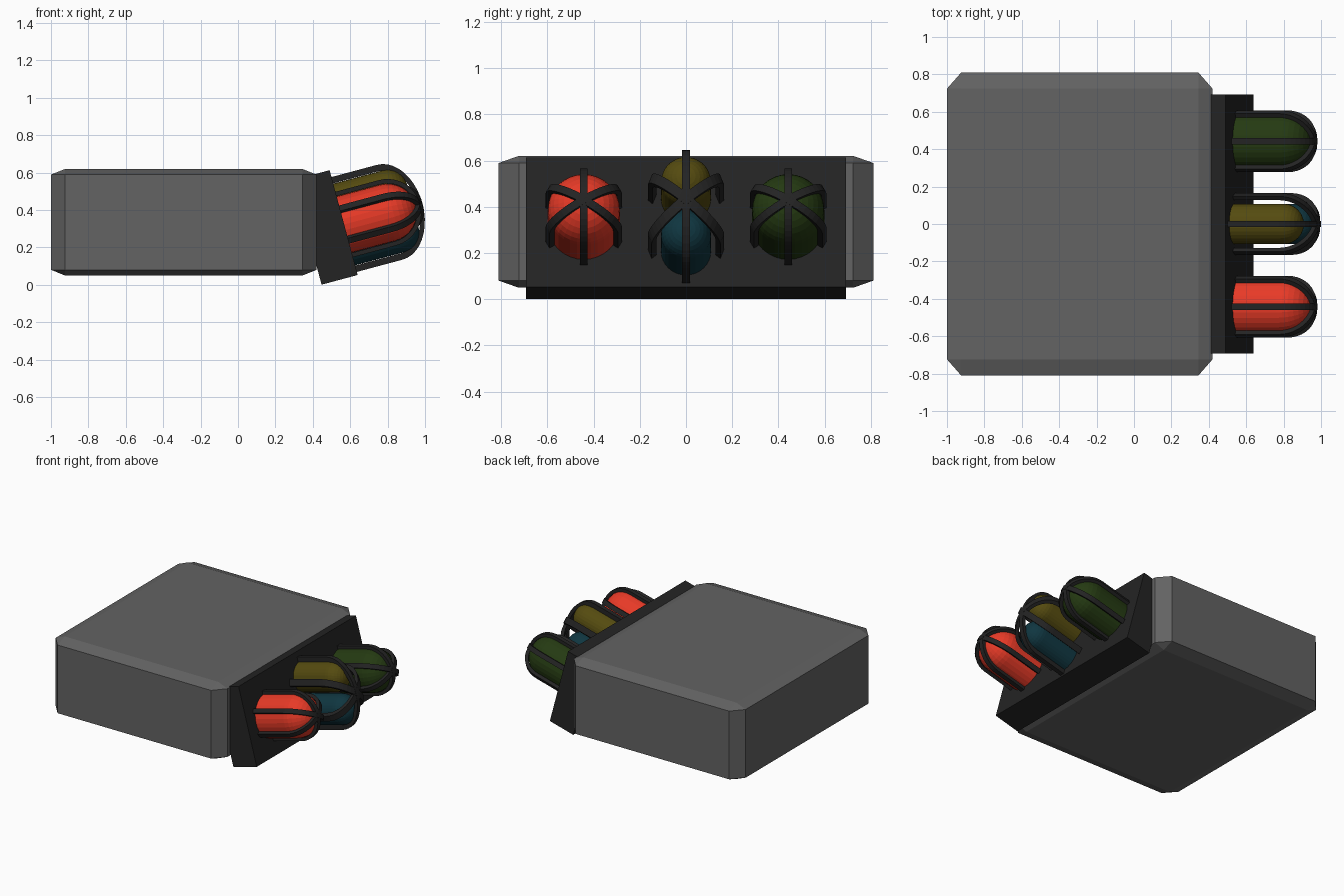
import bpy, bmesh, math
from mathutils import Vector, Matrix

if "Cube" in bpy.data.objects:
    bpy.data.objects.remove(bpy.data.objects["Cube"])

TILT = Matrix.Rotation(math.radians(-15), 4, 'Y')   # local +x points out of the sloped panel


def material(name, rgb):
    m = bpy.data.materials.new(name)
    m.diffuse_color = (*rgb, 1)
    m.use_nodes = True
    m.node_tree.nodes["Principled BSDF"].inputs["Base Color"].default_value = m.diffuse_color
    return m


GREY = material("housing grey", (0.125, 0.125, 0.125))
BLACK = material("dark metal", (0.017, 0.017, 0.017))
RED = material("red glass", (0.80, 0.042, 0.02))
GREEN = material("green glass", (0.018, 0.042, 0.006))
YELLOW = material("yellow glass", (0.09, 0.07, 0.005))
TEAL = material("teal glass", (0.005, 0.037, 0.052))


def add_object(name, bm, mat, matrix=Matrix()):
    bmesh.ops.recalc_face_normals(bm, faces=bm.faces)
    me = bpy.data.meshes.new(name)
    bm.to_mesh(me)
    bm.free()
    me.materials.append(mat)
    ob = bpy.data.objects.new(name, me)
    ob.matrix_world = matrix
    bpy.context.collection.objects.link(ob)
    return ob


def box(name, size, mat, matrix, bevel=0):
    """Box whose chamfer stretches along with its size."""
    bm = bmesh.new()
    bmesh.ops.create_cube(bm, size=2)
    if bevel:
        bmesh.ops.bevel(bm, geom=bm.edges[:], offset=bevel, segments=1,
                        affect='EDGES', profile=0.5)
    bmesh.ops.scale(bm, vec=Vector(size) / 2, verts=bm.verts)
    return add_object(name, bm, mat, matrix)


def lamp(name, y, up, radius, length, mat):
    """Cylinder with a half-sphere end, spun around the local x axis."""
    bm = bmesh.new()
    pts = [(-0.02, 0), (-0.02, radius)]
    for i in range(9):
        a = math.pi / 2 * i / 8
        pts.append((length + radius * math.sin(a), radius * math.cos(a)))
    verts = [bm.verts.new((x, 0, r)) for x, r in pts]
    edges = [bm.edges.new(p) for p in zip(verts, verts[1:])]
    bmesh.ops.spin(bm, geom=verts + edges, cent=(0, 0, 0), axis=(1, 0, 0),
                   angle=math.tau, steps=32)
    bmesh.ops.remove_doubles(bm, verts=bm.verts, dist=1e-4)
    return add_object(name, bm, mat, FACE @ Matrix.Translation((0, y, up)))


def cage(name, y, length, stretch):
    """Three crossing hoops of flat bar over a lamp."""
    bm = bmesh.new()
    outer, thick, width = 0.181, 0.024, 0.034
    n = 20
    for k in range(3):
        rot = Matrix.Rotation(math.radians(60 * k), 4, 'X')
        path = [(-0.02, 0)] + [(length, math.pi * i / n) for i in range(n + 1)] + [(-0.02, math.pi)]
        rings = []
        for x, a in path:
            ring = []
            for r, w in ((outer, 1), (outer, -1), (outer - thick, -1), (outer - thick, 1)):
                p = rot @ Vector((x + r * math.sin(a), w * width / 2, r * math.cos(a)))
                p.z *= stretch
                ring.append(bm.verts.new(p))
            rings.append(ring)
        for a, b in zip(rings, rings[1:]):
            for i in range(4):
                j = (i + 1) % 4
                bm.faces.new((a[i], a[j], b[j], b[i]))
        bm.faces.new(rings[0])
        bm.faces.new(rings[-1])
    return add_object(name, bm, BLACK, FACE @ Matrix.Translation((0, y, 0)))


# Housing with chamfered edges
box("housing", (1.42, 1.62, 0.57), GREY, Matrix.Translation((-0.29, 0, 0.335)), bevel=0.107)

# Sloped mounting panel
box("mounting_panel", (0.2, 1.385, 0.58), BLACK,
    Matrix.Translation((0.565, 0, 0.333)) @ TILT @ Matrix.Translation((-0.1, 0, 0)))

# Lamps and their cages
FACE = Matrix.Translation((0.568, 0, 0.323)) @ TILT
lamp("red_lamp", -0.442, 0, 0.156, 0.24, RED)
lamp("green_lamp", 0.442, 0, 0.156, 0.24, GREEN)
lamp("yellow_lamp", 0, 0.118, 0.108, 0.272, YELLOW)
lamp("teal_lamp", 0, -0.118, 0.108, 0.272, TEAL)
cage("red_lamp_cage", -0.442, 0.24, 1)
cage("green_lamp_cage", 0.442, 0.24, 1)
cage("middle_cage", 0, 0.252, 1.45)
